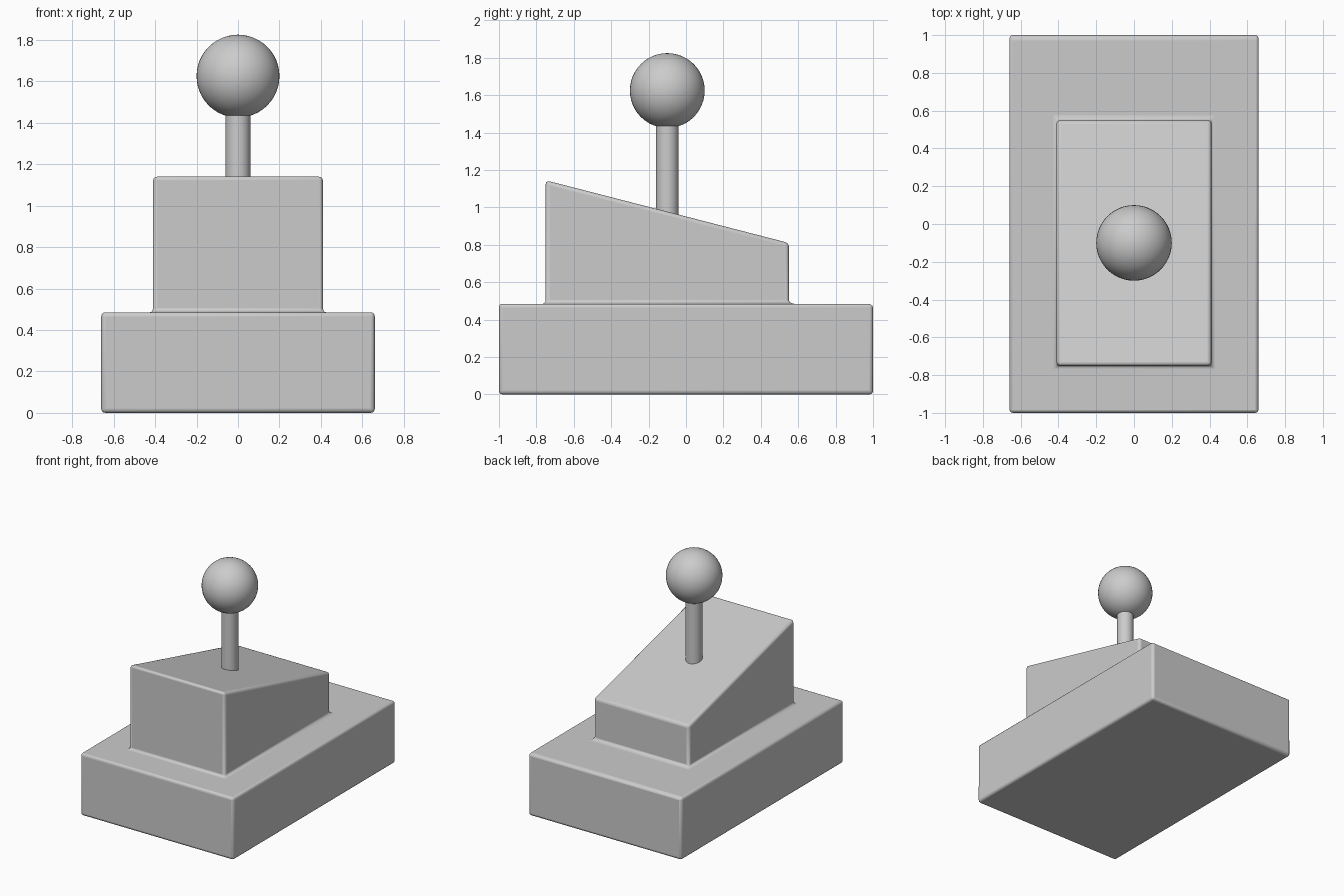
import bpy
import bmesh

if "Cube" in bpy.data.objects:
    bpy.data.objects.remove(bpy.data.objects["Cube"])


def ring(bm, hx, y0, y1, z0, z1):
    """Four corners of a rectangle, z0 at the front edge and z1 at the back."""
    return [bm.verts.new(c) for c in
            ((-hx, y0, z0), (hx, y0, z0), (hx, y1, z1), (-hx, y1, z1))]


def smooth(obj):
    bpy.ops.object.select_all(action='DESELECT')
    obj.select_set(True)
    bpy.context.view_layer.objects.active = obj
    bpy.ops.object.shade_smooth_by_angle()


# Plinth and sloping housing, one continuous shell
bm = bmesh.new()
rings = [ring(bm, 0.66, -1, 1, 0, 0),
         ring(bm, 0.66, -1, 1, 0.485, 0.485),
         ring(bm, 0.41, -0.75, 0.55, 0.485, 0.485),
         ring(bm, 0.41, -0.75, 0.55, 1.145, 0.81)]
bm.faces.new(rings[0][::-1])
for a, b in zip(rings, rings[1:]):
    for i in range(4):
        j = (i + 1) % 4
        bm.faces.new((a[i], a[j], b[j], b[i]))
bm.faces.new(rings[-1])
mesh = bpy.data.meshes.new("housing")
bm.to_mesh(mesh)
bm.free()
housing = bpy.data.objects.new("housing", mesh)
bpy.context.collection.objects.link(housing)

# Rounded outer edges and small fillet where the housing meets the plinth
smooth(housing)
bevel = housing.modifiers.new("rounded_edges", 'BEVEL')
bevel.width = 0.02
bevel.segments = 3
bevel.limit_method = 'ANGLE'

# Lever rod
bpy.ops.mesh.primitive_cylinder_add(vertices=32, radius=0.06, depth=0.56,
                                    location=(0, -0.1, 1.20))
rod = bpy.context.object
rod.name = "lever_rod"
smooth(rod)

# Ball knob
bpy.ops.mesh.primitive_uv_sphere_add(segments=48, ring_count=24, radius=0.2,
                                     location=(0, -0.1, 1.625))
knob = bpy.context.object
knob.name = "ball_knob"
smooth(knob)
